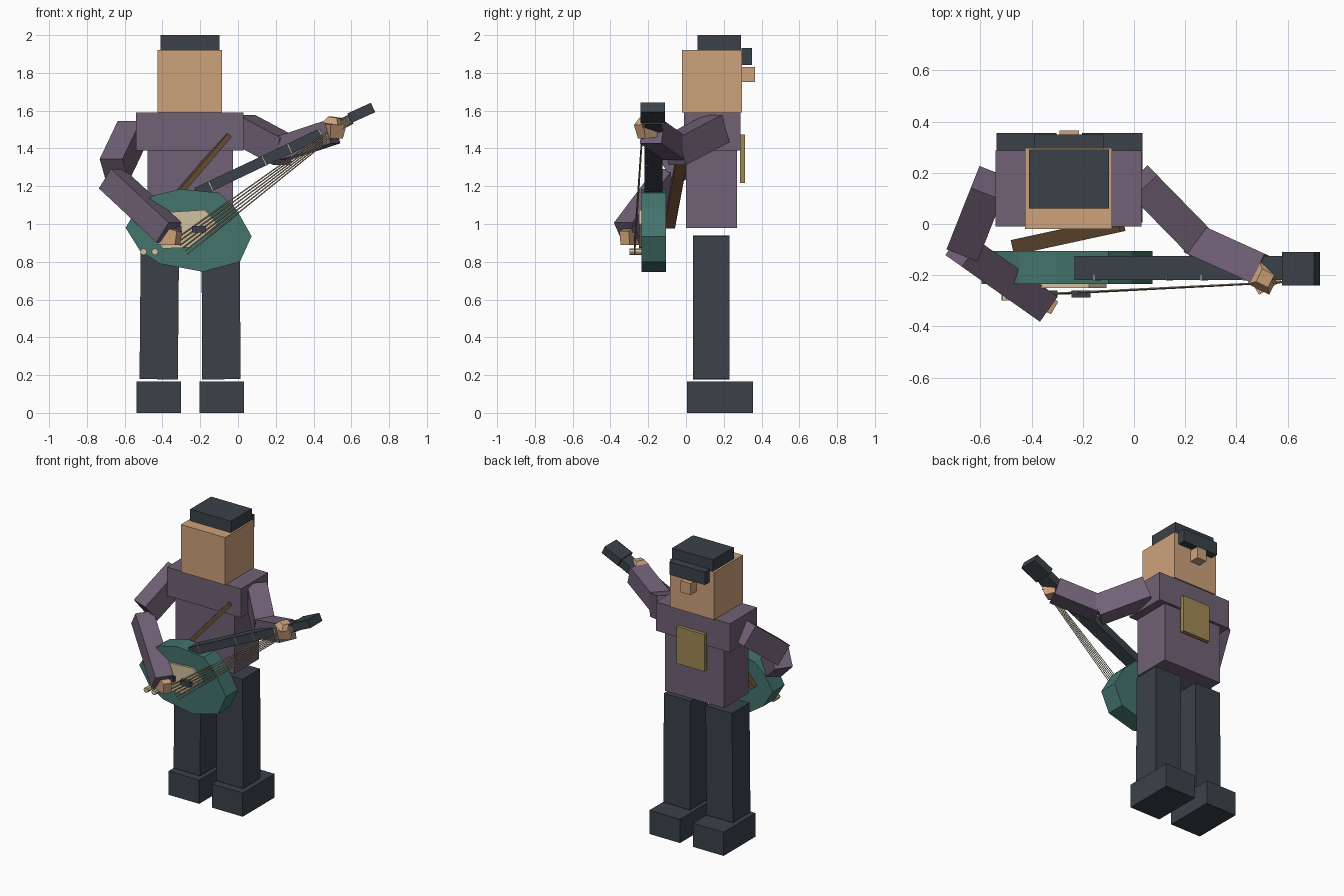
import bpy, bmesh
from mathutils import Vector, Matrix

old = bpy.data.objects.get("Cube")
if old:
    bpy.data.objects.remove(old, do_unlink=True)


def material(name, srgb):
    col = [c ** 2.2 for c in srgb] + [1]
    m = bpy.data.materials.new(name)
    m.use_nodes = True
    m.diffuse_color = col
    bsdf = m.node_tree.nodes["Principled BSDF"]
    bsdf.inputs["Base Color"].default_value = col
    bsdf.inputs["Roughness"].default_value = 0.8
    return m


purple = material("purple cloth", (0.44, 0.38, 0.46))
dark = material("charcoal", (0.24, 0.265, 0.29))
skin = material("skin", (0.80, 0.63, 0.48))
teal = material("teal paint", (0.27, 0.45, 0.42))
cream = material("cream", (0.82, 0.75, 0.62))
brown = material("brown leather", (0.42, 0.31, 0.22))
gold = material("dull gold", (0.62, 0.53, 0.33))


def finish(name, bm, mat):
    bmesh.ops.recalc_face_normals(bm, faces=bm.faces)
    mesh = bpy.data.meshes.new(name)
    bm.to_mesh(mesh)
    bm.free()
    mesh.materials.append(mat)
    ob = bpy.data.objects.new(name, mesh)
    bpy.context.collection.objects.link(ob)
    return ob


def box(name, mat, x, y, z):
    """Axis-aligned box from three (min, max) ranges."""
    bm = bmesh.new()
    bmesh.ops.create_cube(bm, size=1)
    for v in bm.verts:
        v.co = [r[0] if c < 0 else r[1] for c, r in zip(v.co, (x, y, z))]
    return finish(name, bm, mat)


def beam(name, mat, a, b, width, height, taper=1):
    """Box running from a to b; the end at b is scaled by taper."""
    a, b = Vector(a), Vector(b)
    d = b - a
    bm = bmesh.new()
    bmesh.ops.create_cube(bm, size=1)
    for v in bm.verts:
        s = taper if v.co.y > 0 else 1
        v.co = (v.co.x * width * s, v.co.y * d.length, v.co.z * height * s)
    turn = d.to_track_quat('Y', 'Z').to_matrix().to_4x4()
    bm.transform(Matrix.Translation((a + b) / 2) @ turn)
    return finish(name, bm, mat)


def slab(name, mat, outline, y0, y1):
    """Outline in the xz plane, extruded from y0 to y1."""
    bm = bmesh.new()
    face = bm.faces.new([bm.verts.new((x, y0, z)) for x, z in outline])
    ext = bmesh.ops.extrude_face_region(bm, geom=[face])
    for v in ext["geom"]:
        if isinstance(v, bmesh.types.BMVert):
            v.co.y = y1
    return finish(name, bm, mat)


def rod(name, mat, a, b, radius, sides):
    a, b = Vector(a), Vector(b)
    bm = bmesh.new()
    bmesh.ops.create_cone(bm, cap_ends=True, segments=sides, radius1=radius,
                          radius2=radius, depth=(b - a).length)
    turn = (b - a).to_track_quat('Z', 'Y').to_matrix().to_4x4()
    bm.transform(Matrix.Translation((a + b) / 2) @ turn)
    return finish(name, bm, mat)


# Legs and feet
for side, foot_x, top_x, low_x in (("right", -0.42, -0.413, -0.42),
                                   ("left", -0.085, -0.092, -0.088)):
    box(side + "_foot", dark, (foot_x - 0.118, foot_x + 0.118), (0.005, 0.355), (0, 0.165))
    beam(side + "_leg", dark, (low_x, 0.133, 0.178), (top_x, 0.133, 0.937), 0.193, 0.203)

# Torso, head and face details
box("lower_torso", purple, (-0.48, -0.027), (0, 0.27), (0.98, 1.39))
box("chest", purple, (-0.54, 0.03), (-0.01, 0.288), (1.39, 1.59))
box("head", skin, (-0.425, -0.085), (-0.02, 0.297), (1.59, 1.92))
box("hair", dark, (-0.41, -0.097), (0.06, 0.29), (1.92, 2.0))
box("glasses", dark, (-0.39, -0.118), (0.295, 0.35), (1.843, 1.932))
box("nose", skin, (-0.29, -0.215), (0.297, 0.365), (1.752, 1.832))
box("chest_plate", gold, (-0.36, -0.145), (0.285, 0.312), (1.218, 1.475))

# Arms and hands
beam("left_upper_arm", purple, (0.025, 0.165, 1.505), (0.25, -0.065, 1.385), 0.13, 0.155)
beam("left_forearm", purple, (0.235, -0.06, 1.40), (0.50, -0.18, 1.487), 0.125, 0.125)
beam("left_hand", skin, (0.505, -0.205, 1.455), (0.508, -0.21, 1.53), 0.075, 0.07, 1.35)
beam("left_fingers", skin, (0.508, -0.21, 1.53), (0.512, -0.212, 1.565), 0.1, 0.095, 0.55)
beam("right_upper_arm", purple, (-0.56, 0.16, 1.485), (-0.655, -0.08, 1.285), 0.13, 0.15)
beam("right_forearm", purple, (-0.67, -0.095, 1.24), (-0.365, -0.31, 0.955), 0.12, 0.13)
beam("right_hand", skin, (-0.40, -0.275, 0.94), (-0.315, -0.325, 0.925), 0.075, 0.1, 0.75)

# Guitar body, plate and strap
body = [(-0.595, 0.98), (-0.53, 1.09), (-0.45, 1.15), (-0.305, 1.185),
        (-0.10, 1.165), (-0.01, 1.08), (0.072, 0.935), (0.01, 0.80),
        (-0.185, 0.747), (-0.415, 0.79), (-0.52, 0.86)]
slab("guitar_body", teal, body, -0.235, -0.105)
plate = [(-0.41, 1.06), (-0.175, 1.075), (-0.108, 1.0), (-0.26, 0.875),
         (-0.40, 0.87), (-0.45, 0.95)]
slab("guitar_plate", cream, plate, -0.25, -0.235)
beam("strap", brown, (-0.465, -0.09, 0.985), (-0.05, 0.0, 1.47), 0.06, 0.028)

# Neck, frets and headstock
start, end = Vector((-0.22, -0.172, 1.165)), Vector((0.6, -0.172, 1.555))
beam("guitar_neck", dark, start, end, 0.095, 0.055)
beam("headstock", dark, (0.59, -0.175, 1.56), (0.715, -0.175, 1.617), 0.13, 0.055)
along = (end - start).normalized()
for i, t in enumerate((0.09, 0.435, 0.6, 0.8)):
    p = start.lerp(end, t) + Vector((0, -0.037, 0))
    beam(f"fret_{i + 1}", cream, p, p + along * 0.004, 0.024, 0.058)

# Pickups, knobs and strings
for i, x in enumerate((-0.335, -0.207)):
    box(f"pickup_{i + 1}", dark, (x - 0.037, x + 0.037), (-0.287, -0.26), (0.955, 0.99))
for i, x in enumerate((-0.50, -0.44)):
    rod(f"knob_{i + 1}", cream, (x, -0.298, 0.853), (x, -0.235, 0.853), 0.018, 8)
fan = Vector((-0.61, 0, 0.79))
for i in range(6):
    t = i / 5 - 0.5
    rod(f"string_{i + 1}", cream, Vector((-0.30, -0.272, 0.88)) + fan * t * 0.1,
        Vector((0.60, -0.226, 1.56)) + fan * t * 0.03, 0.0035, 4)
